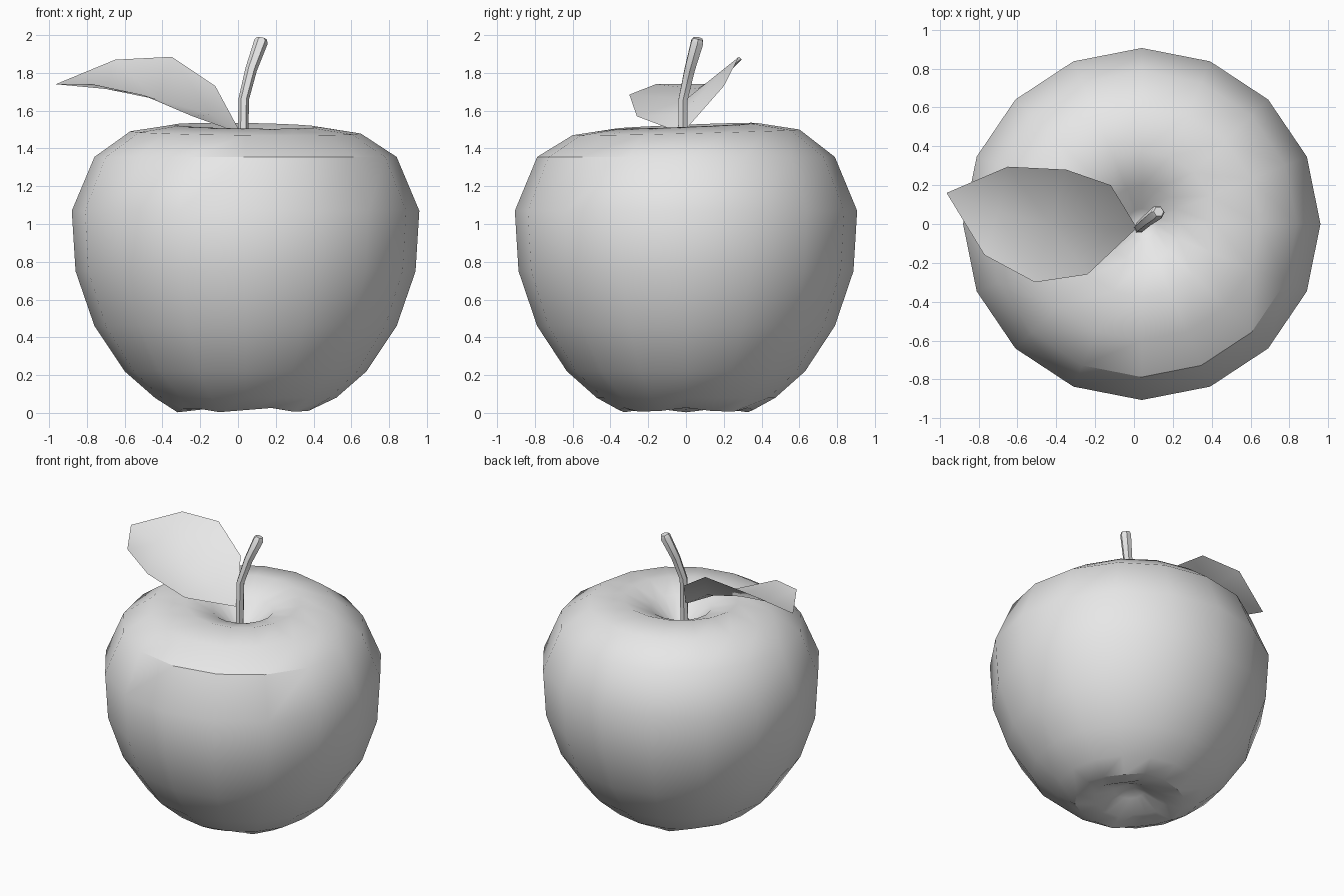
import bpy
import bmesh
import math
from mathutils import Vector

cube = bpy.data.objects.get("Cube")
if cube:
    bpy.data.objects.remove(cube, do_unlink=True)

grey = bpy.data.materials.new("plain grey")
grey.use_nodes = True
grey.diffuse_color = (0.8, 0.8, 0.8, 1)
grey.node_tree.nodes["Principled BSDF"].inputs["Base Color"].default_value = (0.8, 0.8, 0.8, 1)


def finish(name, bm, angle):
    """Turn a bmesh into a smooth-shaded object."""
    mesh = bpy.data.meshes.new(name)
    bm.to_mesh(mesh)
    bm.free()
    mesh.materials.append(grey)
    obj = bpy.data.objects.new(name, mesh)
    bpy.context.collection.objects.link(obj)
    bpy.ops.object.select_all(action='DESELECT')
    obj.select_set(True)
    bpy.context.view_layer.objects.active = obj
    bpy.ops.object.shade_smooth_by_angle(angle=math.radians(angle))
    return obj


def skin(bm, rings):
    """Join rings of vertices with quads."""
    for a, b in zip(rings, rings[1:]):
        for i in range(len(a)):
            j = (i + 1) % len(a)
            bm.faces.new((a[i], a[j], b[j], b[i]))


def fan(bm, ring, point, flip=False):
    """Close a ring to a single point."""
    tip = bm.verts.new(point)
    for i in range(len(ring)):
        face = (ring[i], ring[(i + 1) % len(ring)], tip)
        bm.faces.new(face[::-1] if flip else face)


# Fruit body: lathed profile of radius and height, dimpled at both ends
SIDES = 16
CENTRE_X = 0.04
profile = [(0.10, 0.09), (0.23, 0.03), (0.36, 0.015), (0.48, 0.08), (0.64, 0.22),
           (0.80, 0.46), (0.90, 0.75), (0.92, 1.07), (0.80, 1.355), (0.61, 1.485),
           (0.38, 1.52), (0.20, 1.455), (0.08, 1.35)]
bm = bmesh.new()
rings = []
for r, z in profile:
    ring = []
    for i in range(SIDES):
        a = math.tau * i / SIDES
        dz = 0
        if 0.2 < r < 0.7 and z > 1.4:      # uneven top rim, lowest in front
            dz = 0.015 * math.sin(a) - 0.006 * math.cos(a)
        elif 0.2 < r < 0.4 and z < 0.1:    # lobes round the base
            dz = 0.012 * math.cos(5 * a)
        ring.append(bm.verts.new((CENTRE_X + r * math.cos(a), 0.985 * r * math.sin(a), z + dz)))
    rings.append(ring)
skin(bm, rings)
fan(bm, rings[0], (CENTRE_X, 0, 0.14), flip=True)
fan(bm, rings[-1], (CENTRE_X, 0, 1.31))
finish("fruit_body", bm, 35)

# Stem: six-sided tube that bends and widens towards its cut top
path = [Vector(p) for p in ((0.025, -0.02, 1.28), (0.03, -0.015, 1.66),
                            (0.07, 0.02, 1.82), (0.122, 0.06, 1.965), (0.127, 0.064, 1.983))]
radii = [0.028, 0.028, 0.031, 0.037, 0.027]
bm = bmesh.new()
rings = []
for k, (p, r) in enumerate(zip(path, radii)):
    along = (path[min(k + 1, len(path) - 1)] - path[max(k - 1, 0)]).normalized()
    side = Vector((0, 1, 0)).cross(along).normalized()
    other = along.cross(side)
    rings.append([bm.verts.new(p + r * (math.cos(t) * side + math.sin(t) * other))
                  for t in (math.tau * i / 6 for i in range(6))])
skin(bm, rings)
bm.faces.new(rings[0][::-1])
bm.faces.new(rings[-1])
finish("stem", bm, 40)

# Leaf: thin sheet with a sagging midrib between a high back edge and a low front edge
base, tip = (0.015, -0.02, 1.48), (-0.965, 0.16, 1.74)
rows = [((-0.24, -0.26, 1.57), (-0.14, -0.03, 1.58), (-0.12, 0.20, 1.73)),
        ((-0.51, -0.30, 1.685), (-0.43, 0.0, 1.66), (-0.35, 0.28, 1.885)),
        ((-0.77, -0.16, 1.74), (-0.70, 0.06, 1.715), (-0.65, 0.295, 1.87))]
bm = bmesh.new()
grid = [[bm.verts.new(p) for p in row] for row in rows]
start, end = bm.verts.new(base), bm.verts.new(tip)
for s in range(2):
    bm.faces.new((start, grid[0][s + 1], grid[0][s]))
    bm.faces.new((end, grid[-1][s], grid[-1][s + 1]))
    for a, b in zip(grid, grid[1:]):
        bm.faces.new((a[s], a[s + 1], b[s + 1], b[s]))
bmesh.ops.recalc_face_normals(bm, faces=bm.faces)
bm.normal_update()
if sum(f.normal.z for f in bm.faces) < 0:
    bmesh.ops.reverse_faces(bm, faces=bm.faces)
finish("leaf", bm, 60)
